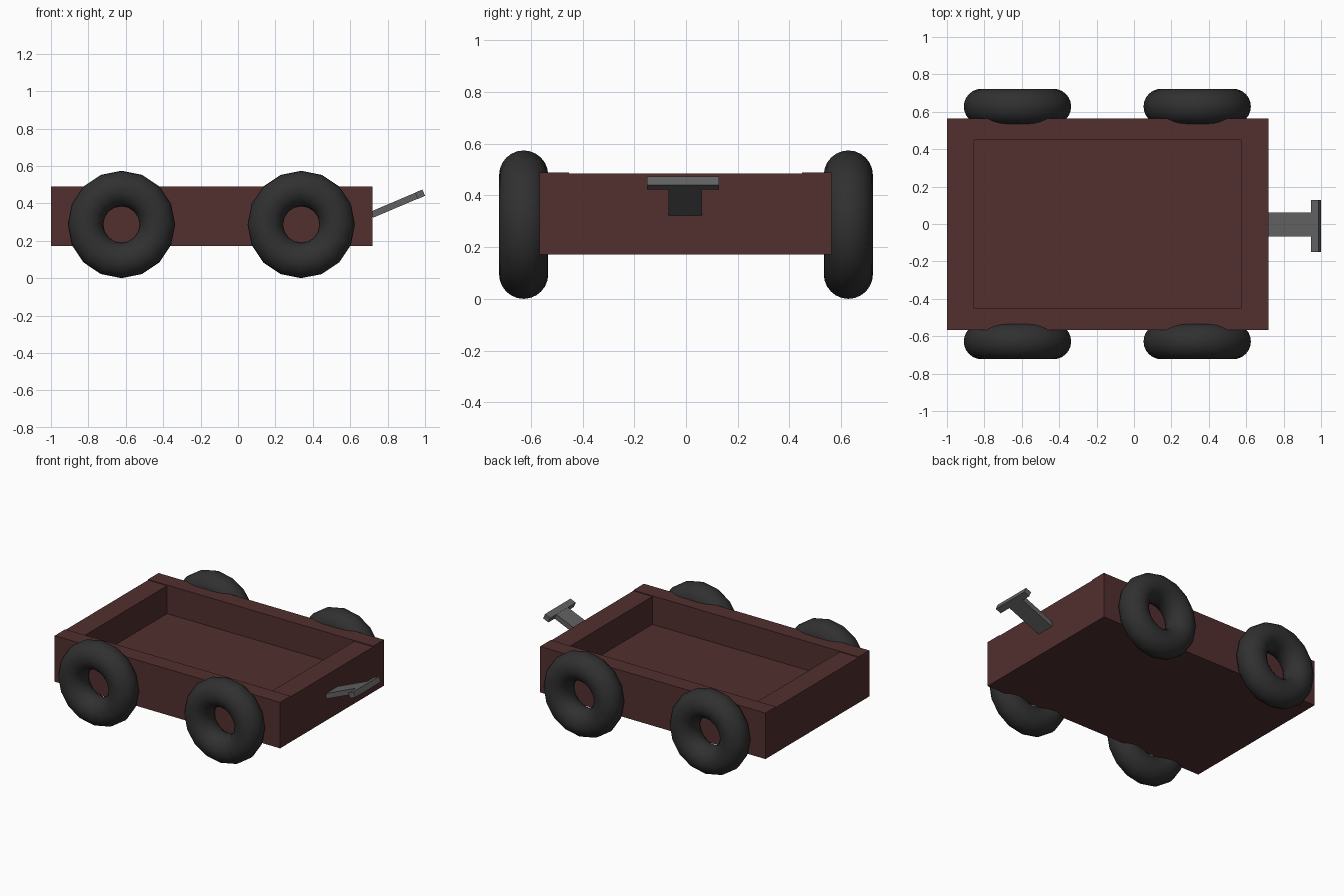
import bpy, math
from mathutils import Vector

if "Cube" in bpy.data.objects:
    bpy.data.objects.remove(bpy.data.objects["Cube"])


def material(name, rgb):
    m = bpy.data.materials.new(name)
    m.diffuse_color = (*rgb, 1)
    m.use_nodes = True
    m.node_tree.nodes["Principled BSDF"].inputs["Base Color"].default_value = m.diffuse_color
    return m


WOOD = material("dark_red", (0.085, 0.028, 0.028))
RUBBER = material("rubber", (0.03, 0.03, 0.03))
METAL = material("metal", (0.12, 0.12, 0.12))


def box(name, lo, hi, mat):
    lo, hi = Vector(lo), Vector(hi)
    bpy.ops.mesh.primitive_cube_add(size=1, location=(lo + hi) / 2)
    ob = bpy.context.object
    ob.name = name
    ob.scale = hi - lo
    ob.data.materials.append(mat)
    return ob


# tray: floor slab, two long side rails, two end boards
X0, X1, Y0, Y1 = -1.0, 0.718, -0.567, 0.563
FLOOR, TOP, T = 0.292, 0.484, 0.115
box("floor", (X0, Y0, 0.172), (X1, Y1, FLOOR), WOOD)
box("side_rail_right", (X0, Y0, FLOOR), (X1, Y0 + T, TOP + 0.005), WOOD)
box("side_rail_left", (X0, Y1 - T, FLOOR), (X1, Y1, TOP + 0.005), WOOD)
box("end_board_rear", (X0, Y0 + T, FLOOR), (X0 + 0.145, Y1 - T, TOP), WOOD)
box("end_board_front", (X1 - 0.145, Y0 + T, FLOOR), (X1, Y1 - T, TOP), WOOD)

# four plain ring tyres
for end, x in (("rear", -0.623), ("front", 0.338)):
    for side, y in (("right", -0.628), ("left", 0.628)):
        bpy.ops.mesh.primitive_torus_add(
            major_segments=16, minor_segments=24,
            major_radius=0.192, minor_radius=0.095,
            location=(x, y, 0.287), rotation=(math.pi / 2, 0, 0))
        tyre = bpy.context.object
        tyre.name = f"tyre_{end}_{side}"
        tyre.data.materials.append(RUBBER)
        bpy.ops.object.shade_smooth()


# pull handle: sloping shaft with a crossbar at its tip
def handle_part(name, start, end, y, width, thick):
    a, b = Vector((start[0], y, start[1])), Vector((end[0], y, end[1]))
    d = b - a
    bpy.ops.mesh.primitive_cube_add(
        size=1, location=(a + b) / 2,
        rotation=(0, -math.atan2(d.z, d.x), 0))
    ob = bpy.context.object
    ob.name = name
    ob.scale = (d.length, width, thick)
    ob.data.materials.append(METAL)


handle_part("handle_shaft", (0.715, 0.339), (0.955, 0.441), -0.003, 0.128, 0.035)
handle_part("handle_crossbar", (0.953, 0.440), (0.993, 0.457), -0.012, 0.278, 0.037)
